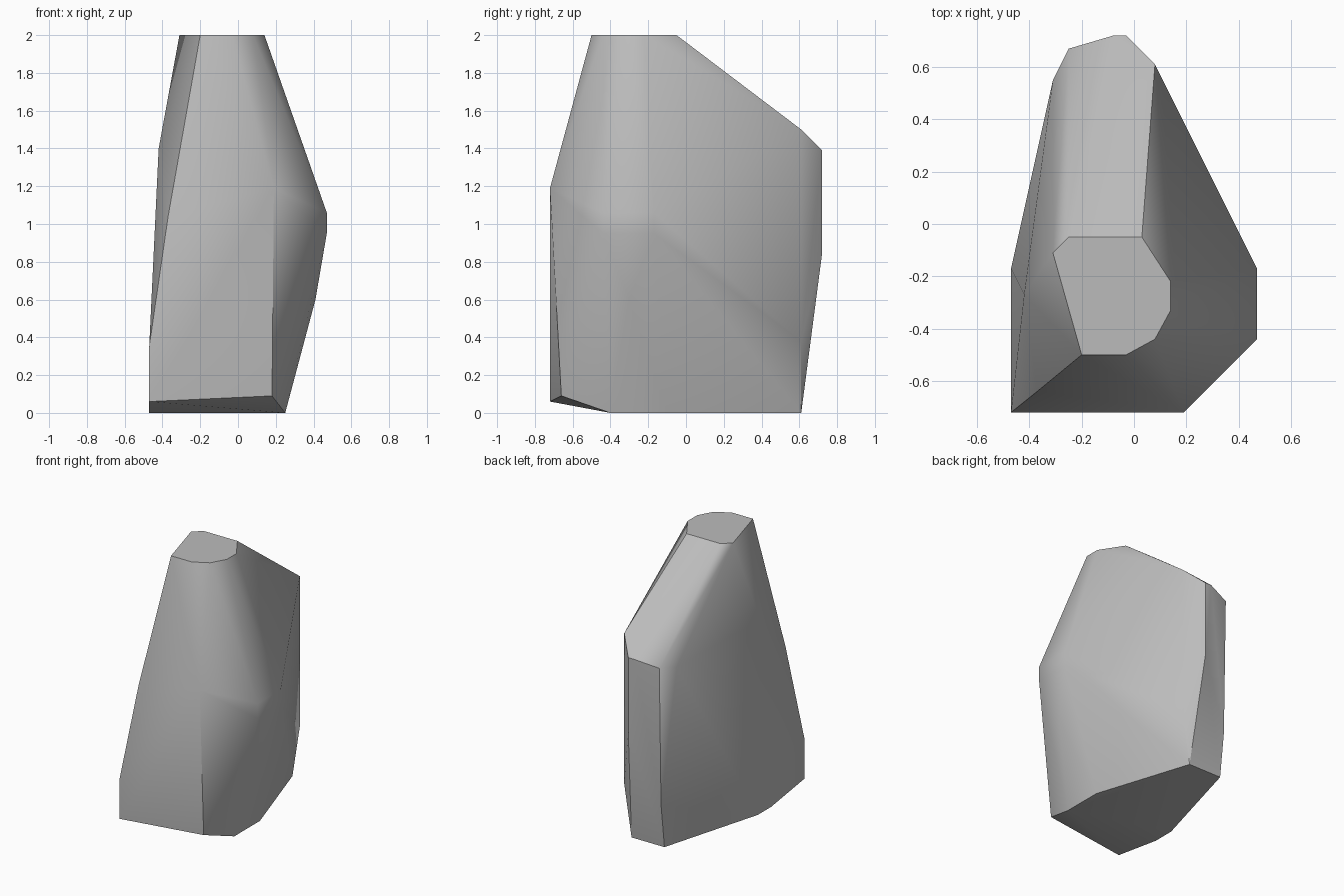
import bpy, bmesh, math

cube = bpy.data.objects.get("Cube")
if cube:
    bpy.data.objects.remove(cube, do_unlink=True)

# Stone colour
stone = bpy.data.materials.new("grey_stone")
stone.use_nodes = True
colour = (0.5, 0.5, 0.5, 1)
stone.diffuse_color = colour
stone.node_tree.nodes["Principled BSDF"].inputs["Base Color"].default_value = colour


def level(z, *outline):
    """Corner points sharing one height."""
    return [(x, y, z) for x, y in outline]


corners = []
# Flat crown
corners += level(2, (-.2, -.5), (-.03, -.5), (.08, -.44), (.14, -.33),
                 (.14, -.22), (.03, -.05), (-.25, -.05), (-.31, -.11))
# Flat foot
corners += level(0, (.25, -.4), (.25, -.1), (.02, .61), (-.25, .61),
                 (-.47, -.17), (-.47, -.33))
# Chipped front toe
corners += [(-.47, -.72, .06), (.18, -.66, .09)]
# Front face and left-hand slope
corners += [(-.47, -.72, .35), (.19, -.72, 1.19), (-.37, -.64, 1.04),
            (-.42, -.27, 1.4), (-.47, -.17, .35)]
# Side bulge
for z in (.95, 1.06):
    corners += level(z, (.47, -.44), (.47, -.17))
corners.append((.41, -.3, .6))
# Back ridge and rear face
corners += [(.08, .61, 1.5), (-.08, .72, 1.39), (-.03, .72, 1.39),
            (-.25, .67, 1.35), (-.31, .55, 1.33), (-.03, .72, .84),
            (.08, .61, .38), (-.25, .65, .33)]

# Wrap the corners in a faceted skin
bm = bmesh.new()
for p in corners:
    bm.verts.new(p)
hull = bmesh.ops.convex_hull(bm, input=bm.verts)
loose = [v for v in bm.verts if not v.link_faces]
bmesh.ops.delete(bm, geom=loose, context='VERTS')
bmesh.ops.dissolve_limit(bm, angle_limit=math.radians(1),
                         verts=bm.verts, edges=bm.edges)
bmesh.ops.recalc_face_normals(bm, faces=bm.faces)
mesh = bpy.data.meshes.new("rock")
bm.to_mesh(mesh)
bm.free()
mesh.materials.append(stone)

rock = bpy.data.objects.new("rock", mesh)
bpy.context.collection.objects.link(rock)
bpy.ops.object.select_all(action='DESELECT')
rock.select_set(True)
bpy.context.view_layer.objects.active = rock
bpy.ops.object.shade_smooth_by_angle(angle=math.radians(30))
